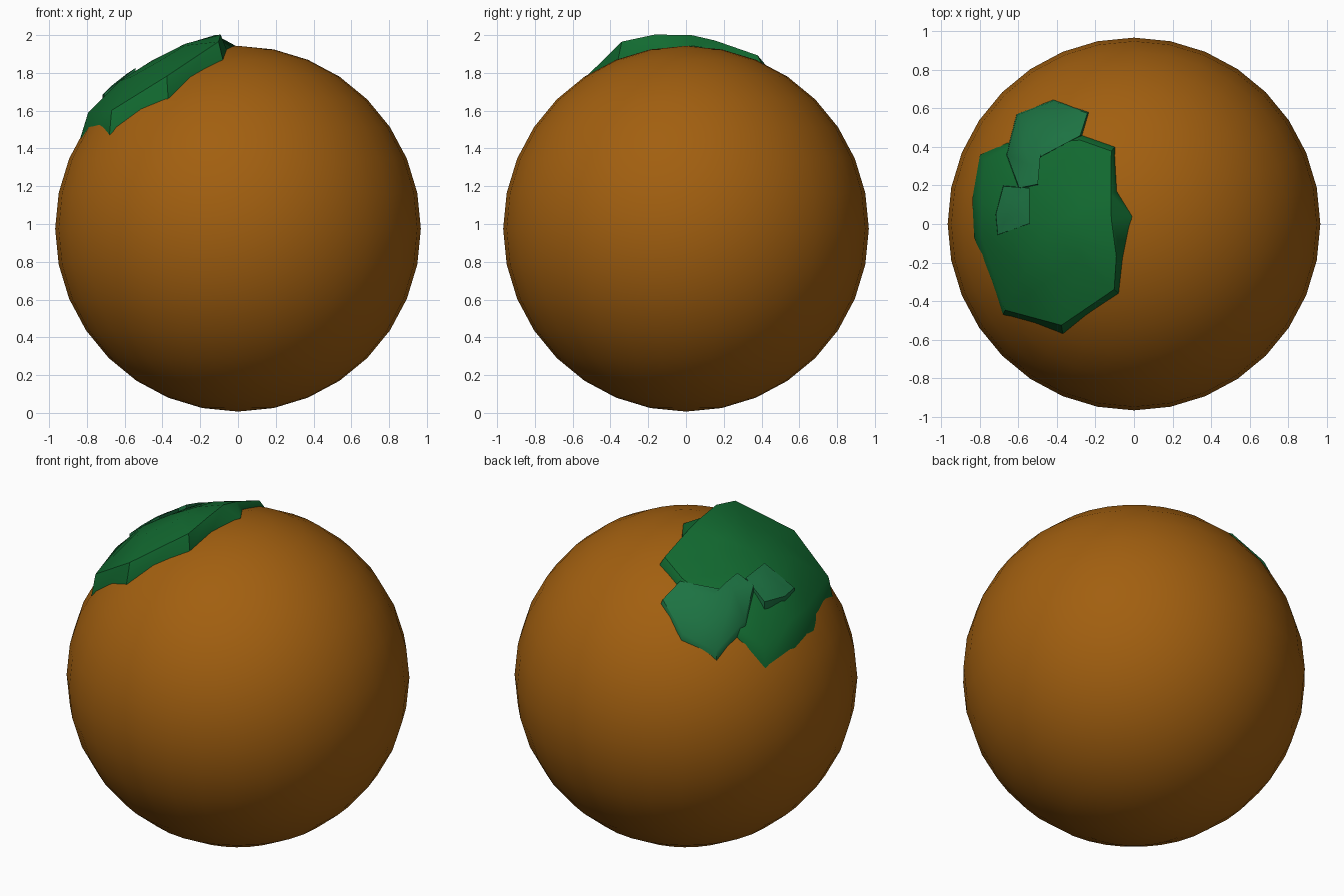
import bpy, math
from mathutils import Vector

if "Cube" in bpy.data.objects:
    bpy.data.objects.remove(bpy.data.objects["Cube"])

CZ, R = 0.975, 0.968


def material(name, rgb):
    m = bpy.data.materials.new(name)
    m.diffuse_color = (*rgb, 1)
    m.use_nodes = True
    m.node_tree.nodes["Principled BSDF"].inputs["Base Color"].default_value = m.diffuse_color
    return m


def shell(x, y, r):
    """Point above plan position x, y at distance r from the ball centre."""
    return Vector((x, y, CZ + math.sqrt(r * r - x * x - y * y)))


def pad(name, mat, centre, centre_r, outline):
    """Raised leaf patch: outline points are x, y, rim radius, rim shrink."""
    c = Vector(centre)
    n = len(outline)
    verts = []
    for k in range(4):
        for x, y, r, s in outline:
            p = Vector((x, y))
            if k == 0:      # edge tucked under the skin
                verts.append(shell(x, y, 0.93))
            elif k == 1:    # edge at the skin
                verts.append(shell(x, y, 0.968))
            elif k == 2:    # raised rim
                verts.append(shell(*c.lerp(p, s), r))
            else:           # inner ring
                verts.append(shell(*c.lerp(p, s * 0.5), (r + centre_r) / 2))
    verts.append(shell(*c, centre_r))
    faces = [(k * n + i, k * n + (i + 1) % n, (k + 1) * n + (i + 1) % n, (k + 1) * n + i)
             for k in range(3) for i in range(n)]
    faces += [(3 * n + i, 3 * n + (i + 1) % n, 4 * n) for i in range(n)]
    me = bpy.data.meshes.new(name)
    me.from_pydata(verts, [], faces)
    ob = bpy.data.objects.new(name, me)
    bpy.context.collection.objects.link(ob)
    me.materials.append(mat)
    bpy.ops.object.select_all(action='DESELECT')
    ob.select_set(True)
    bpy.context.view_layer.objects.active = ob
    bpy.ops.object.shade_smooth_by_angle(angle=math.radians(35))


# Round fruit body
bpy.ops.mesh.primitive_uv_sphere_add(segments=32, ring_count=16, radius=R, location=(0, 0, CZ))
body = bpy.context.object
body.name = "fruit_body"
body.data.materials.append(material("orange_skin", (0.36, 0.115, 0.005)))
bpy.ops.object.shade_smooth()

dark = material("dark_leaf", (0.006, 0.145, 0.03))
light = material("light_leaf", (0.012, 0.17, 0.055))

# Large leaf, counter-clockwise from its inner tip
pad("main_leaf", dark, (-0.46, -0.02), 1.0, [
    (-0.01, 0.04, 1.033, 0.76), (-0.09, 0.17, 1.015, 0.92), (-0.10, 0.40, 1.0, 0.95),
    (-0.27, 0.46, 0.995, 0.95), (-0.50, 0.44, 0.985, 0.95), (-0.66, 0.42, 0.985, 0.95),
    (-0.80, 0.36, 0.99, 0.92), (-0.84, 0.13, 1.0, 0.88), (-0.83, -0.07, 1.006, 0.9),
    (-0.68, -0.47, 1.02, 0.95), (-0.37, -0.57, 1.035, 0.92), (-0.08, -0.36, 1.052, 0.94),
    (-0.06, -0.18, 1.045, 0.92)])

# Lighter leaf overlapping the back
pad("back_leaf", light, (-0.48, 0.42), 1.015, [
    (-0.27, 0.46, 0.998, 0.95), (-0.235, 0.58, 0.985, 0.97), (-0.42, 0.645, 0.985, 0.97),
    (-0.61, 0.57, 0.985, 0.97), (-0.665, 0.36, 1.0, 0.97), (-0.60, 0.18, 1.012, 0.97),
    (-0.50, 0.20, 1.012, 0.97), (-0.50, 0.34, 1.005, 0.97)])

# Small lighter leaf breaking through the main one
pad("side_leaf", light, (-0.64, 0.08), 1.012, [
    (-0.54, 0.00, 1.009, 0.97), (-0.54, 0.19, 1.008, 0.97), (-0.68, 0.20, 1.008, 0.97),
    (-0.72, 0.05, 1.010, 0.97), (-0.71, -0.06, 1.010, 0.97)])
